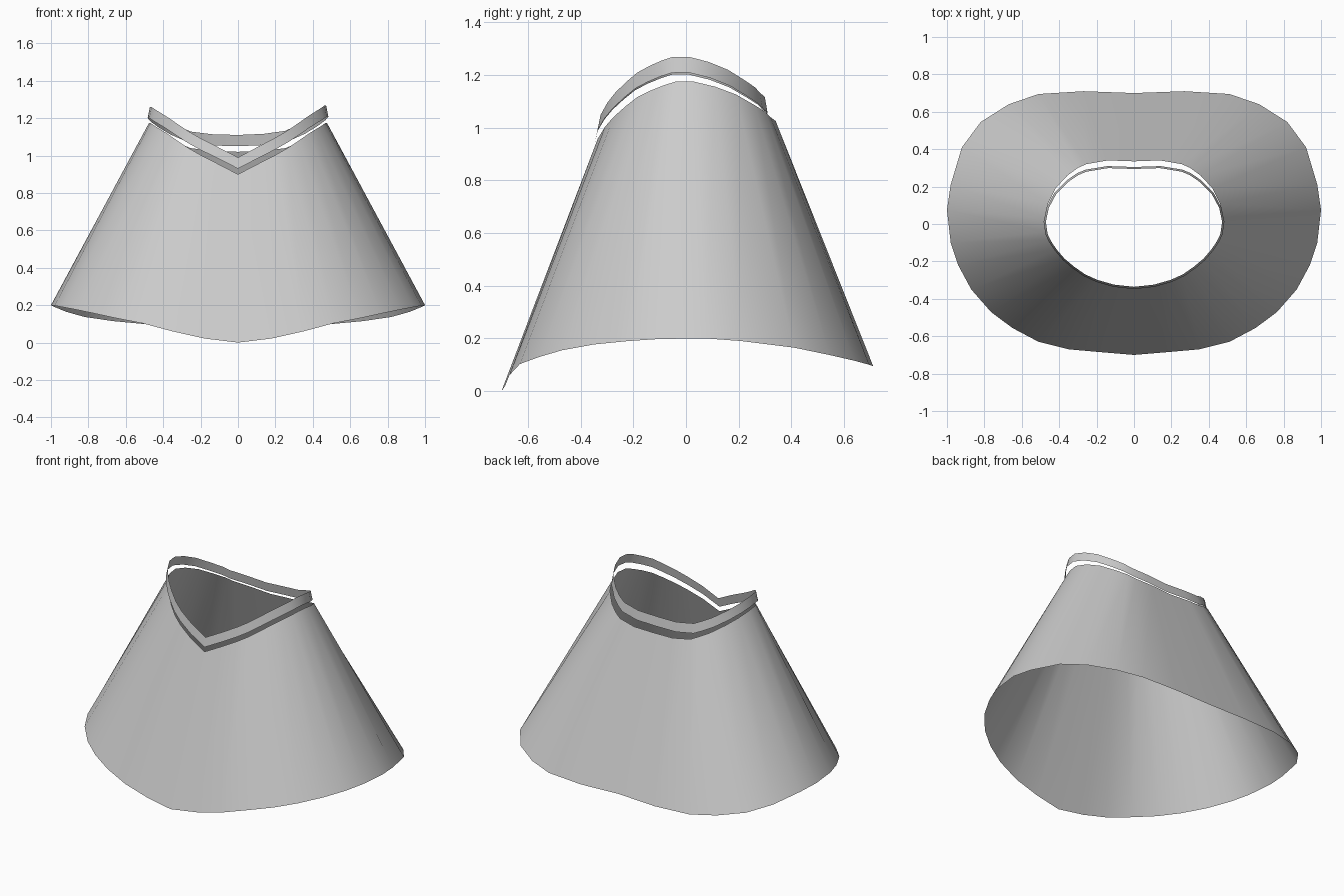
import bpy

if "Cube" in bpy.data.objects:
    bpy.data.objects.remove(bpy.data.objects["Cube"])

# Half outline from front centre round to back centre: (neck x, y, z, hem x, y, z)
HALF = [
    (0, -.348, .90, 0, -.70, 0),
    (.11, -.335, .957, .18, -.685, .022),
    (.20, -.307, 1.003, .35, -.67, .06),
    (.265, -.275, 1.04, .51, -.63, .103),
    (.325, -.23, 1.08, .65, -.556, .13),
    (.375, -.185, 1.115, .765, -.47, .155),
    (.415, -.135, 1.14, .87, -.35, .177),
    (.448, -.085, 1.16, .94, -.22, .19),
    (.467, -.04, 1.174, .98, -.10, .198),
    (.476, .03, 1.174, 1, .075, .20),
    (.46, .11, 1.155, .98, .21, .19),
    (.42, .19, 1.125, .92, .41, .165),
    (.355, .26, 1.085, .82, .545, .137),
    (.30, .30, 1.06, .67, .64, .115),
    (.255, .32, 1.04, .51, .695, .10),
    (.14, .34, 1.025, .27, .71, .095),
    (0, .335, 1.02, 0, .70, .10),
]

grey = bpy.data.materials.new("plain grey")
grey.diffuse_color = (.6, .6, .6, 1)
grey.use_nodes = True
grey.node_tree.nodes["Principled BSDF"].inputs["Base Color"].default_value = grey.diffuse_color


def full_ring(half):
    """Mirror a half outline in x to close the loop."""
    return half + [(-x, y, z) for x, y, z in half[-2:0:-1]]


def shell(name, lower, upper):
    """Open sheet ruled between two closed rings."""
    n = len(lower)
    faces = [(i, (i + 1) % n, n + (i + 1) % n, n + i) for i in range(n)]
    mesh = bpy.data.meshes.new(name)
    mesh.from_pydata(lower + upper, [], faces)
    mesh.materials.append(grey)
    obj = bpy.data.objects.new(name, mesh)
    bpy.context.collection.objects.link(obj)
    bpy.context.view_layer.objects.active = obj
    obj.select_set(True)
    bpy.ops.object.shade_smooth_by_angle(angle=.6)
    obj.select_set(False)


def band_ring(ring, x_scale, y_scale, rise):
    """Neck outline lifted clear of the cape and drawn in at the back."""
    return [(x * x_scale, (y - .03 * (y + .35) / .68) * y_scale,
             z + rise + .008 * x) for x, y, z in ring]


neck = full_ring([p[:3] for p in HALF])
hem = full_ring([p[3:] for p in HALF])

# Flared cape body
shell("cape_body", hem, neck)

# Separate collar band floating just above the neckline
shell("collar_band", band_ring(neck, 1.015, 1.0, .03),
      band_ring(neck, .99, .965, .09))
